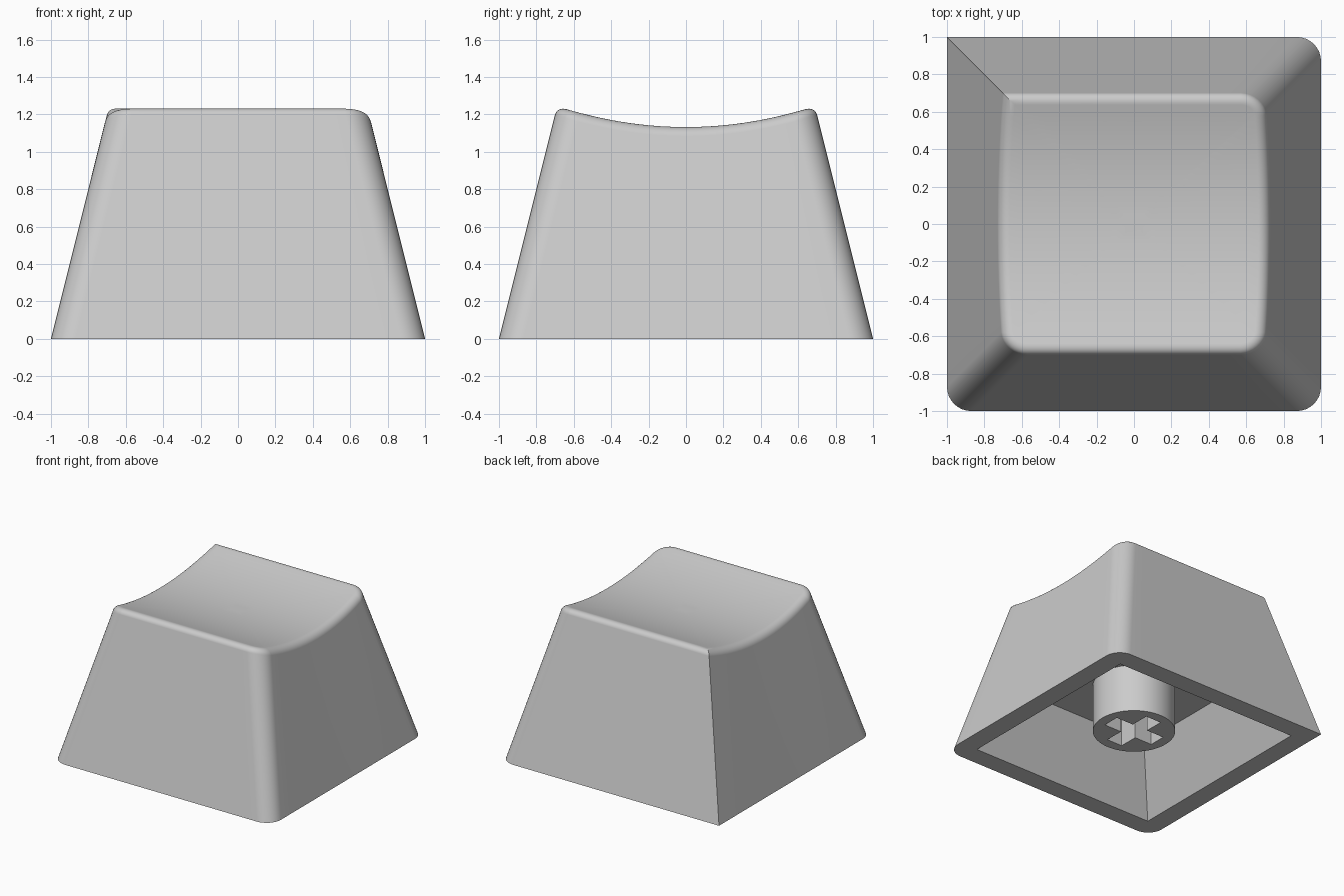
import bpy, bmesh
from math import sin, cos, pi, radians

if "Cube" in bpy.data.objects:
    bpy.data.objects.remove(bpy.data.objects["Cube"], do_unlink=True)

TAPER = 0.25          # wall lean per unit of height
CORNER = 0.13         # vertical corner radius
FILLET = 0.065        # rounding of the top rim
RIM_HALF, CEIL_HALF, CEIL_Z = 0.84, 0.61, 0.495
STEM_R, STEM_Z, SLOT_TOP = 0.31, 0.10, 0.45

grey = bpy.data.materials.new("light_grey_plastic")
grey.use_nodes = True
grey.diffuse_color = (0.6, 0.6, 0.6, 1)
grey.node_tree.nodes["Principled BSDF"].inputs["Base Color"].default_value = (0.6, 0.6, 0.6, 1)


def scoop(y):
    """Height of the dished top, curved along y only."""
    return 1.132 + 0.235 * y * y


def outline(half, inset=0.0, arc=8, side=16):
    """Square outline with three round corners and one sharp one (back, -x)."""
    arcs = []
    for k, (sx, sy) in enumerate([(1, -1), (1, 1), (-1, 1), (-1, -1)]):
        if k == 2:
            arcs.append([(sx * (half - inset), sy * (half - inset))])
            continue
        c, r = half - CORNER, CORNER - inset
        angles = [(k - 1 + j / arc) * pi / 2 for j in range(arc + 1)]
        arcs.append([(sx * c + r * cos(a), sy * c + r * sin(a)) for a in angles])
    pts = []
    for k in range(4):
        pts += arcs[k]
        (ax, ay), (bx, by) = arcs[k][-1], arcs[(k + 1) % 4][0]
        pts += [(ax + (bx - ax) * j / side, ay + (by - ay) * j / side) for j in range(1, side)]
    return pts


def ring(bm, coords):
    return [bm.verts.new(c) for c in coords]


def bridge(bm, a, b):
    n = len(a)
    for i in range(n):
        bm.faces.new((a[i], a[(i + 1) % n], b[(i + 1) % n], b[i]))


def fill_between(bm, a, b):
    """Flat face between an outer loop and the loop of a hole in it."""
    edges = []
    for loop in (a, b):
        for i, v in enumerate(loop):
            w = loop[(i + 1) % len(loop)]
            edges.append(bm.edges.get((v, w)) or bm.edges.new((v, w)))
    bmesh.ops.triangle_fill(bm, use_beauty=True, use_dissolve=False, edges=edges)


def finish(bm, name):
    bmesh.ops.recalc_face_normals(bm, faces=bm.faces[:])
    mesh = bpy.data.meshes.new(name)
    bm.to_mesh(mesh)
    bm.free()
    mesh.materials.append(grey)
    obj = bpy.data.objects.new(name, mesh)
    bpy.context.collection.objects.link(obj)
    bpy.ops.object.select_all(action='DESELECT')
    obj.select_set(True)
    bpy.context.view_layer.objects.active = obj
    bpy.ops.object.shade_smooth_by_angle(angle=radians(30))
    weighted = obj.modifiers.new("clean_shading", 'WEIGHTED_NORMAL')
    weighted.keep_sharp = True
    return obj


# Shell: tapered walls, filleted rim, dished top
bm = bmesh.new()
start = 0.245
halves = [1 - TAPER * (scoop(y) - FILLET * (1 - sin(start))) for _, y in outline(0.7)]
base = ring(bm, [(x, y, 0) for x, y in outline(1.0)])
last = base
STEPS = 8
for j in range(STEPS + 1):
    a = start + (pi / 2 - start) * j / STEPS
    inset = FILLET * (cos(start) - cos(a))
    edge = [outline(h, inset)[i] for i, h in enumerate(halves)]
    new = ring(bm, [(x, y, scoop(y) - FILLET * (1 - sin(a))) for x, y in edge])
    bridge(bm, last, new)
    last = new
RINGS = 14
for j in range(1, RINGS):
    s = 1 - j / RINGS
    new = ring(bm, [(x * s, y * s, scoop(y * s)) for x, y in edge])
    bridge(bm, last, new)
    last = new
bm.faces.new(last)

# Shell underside: flat rim and tapered cavity
square = [(1, -1), (1, 1), (-1, 1), (-1, -1)]
mouth = ring(bm, [(x * RIM_HALF, y * RIM_HALF, 0) for x, y in square])
ceiling = ring(bm, [(x * CEIL_HALF, y * CEIL_HALF, CEIL_Z) for x, y in square])
fill_between(bm, base, mouth)
bridge(bm, mouth, ceiling)
bm.faces.new(ceiling)
finish(bm, "keycap_shell")

# Stem: round post with a cross-shaped socket
bm = bmesh.new()
SIDES = 64
circle = [(STEM_R * cos(2 * pi * i / SIDES), STEM_R * sin(2 * pi * i / SIDES)) for i in range(SIDES)]
L, W = 0.228, 0.07
cross = []
for k in range(4):
    c, s = round(cos(k * pi / 2)), round(sin(k * pi / 2))
    cross += [(c * x - s * y, s * x + c * y) for x, y in ((L, -W), (L, W), (W, W))]
low, high = [ring(bm, [(x, y, z) for x, y in circle]) for z in (STEM_Z, CEIL_Z + 0.01)]
slot, slot_end = [ring(bm, [(x, y, z) for x, y in cross]) for z in (STEM_Z, SLOT_TOP)]
bridge(bm, low, high)
bm.faces.new(high)
fill_between(bm, low, slot)
bridge(bm, slot, slot_end)
bm.faces.new(slot_end)
finish(bm, "stem")
